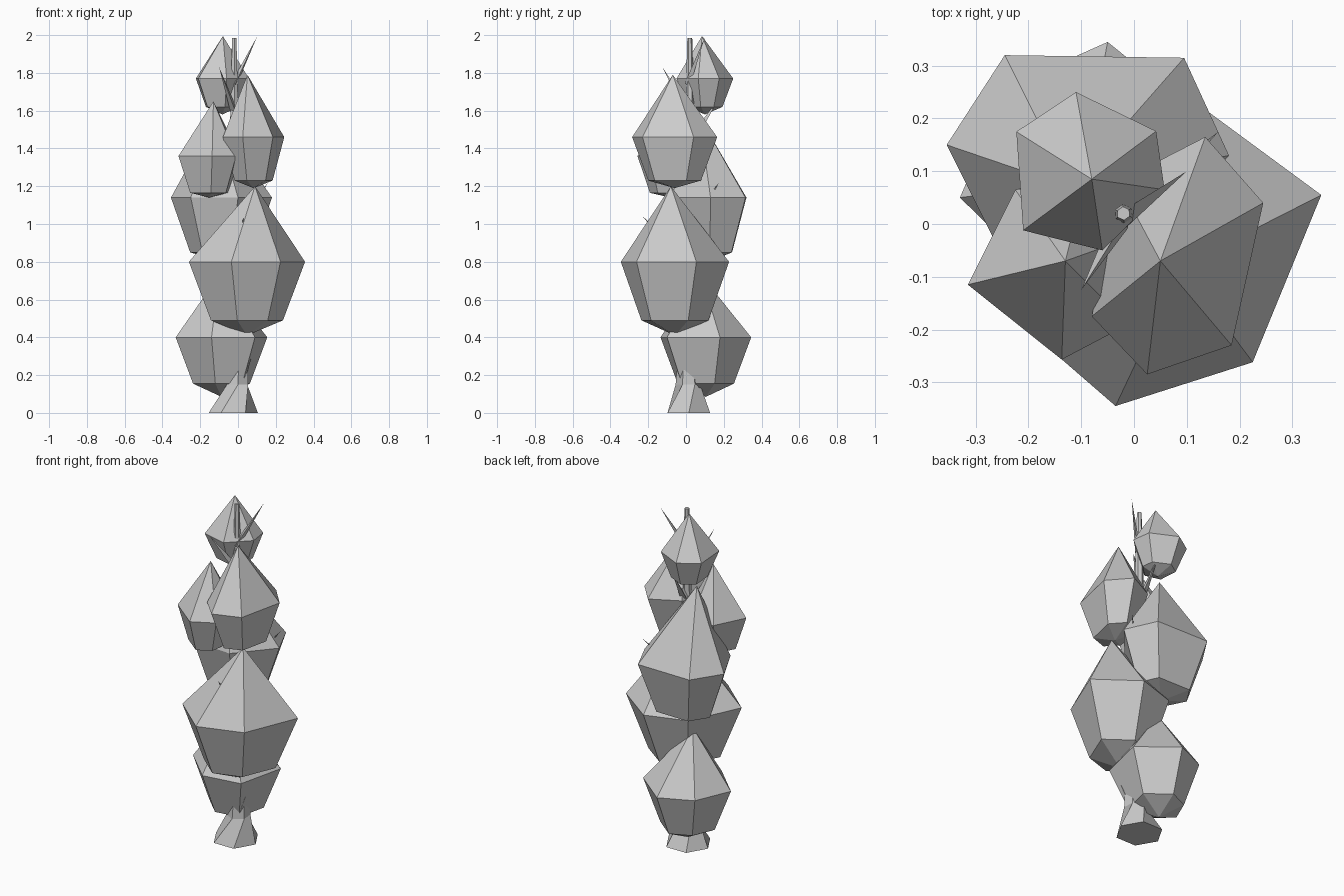
import bpy, bmesh, math
from mathutils import Vector

if "Cube" in bpy.data.objects:
    bpy.data.objects.remove(bpy.data.objects["Cube"])

grey = bpy.data.materials.new("plain grey")
grey.diffuse_color = (0.6, 0.6, 0.6, 1)
grey.use_nodes = True
grey.node_tree.nodes["Principled BSDF"].inputs["Base Color"].default_value = grey.diffuse_color


def finish(name, bm):
    bmesh.ops.recalc_face_normals(bm, faces=bm.faces)
    me = bpy.data.meshes.new(name)
    bm.to_mesh(me)
    bm.free()
    me.materials.append(grey)
    bpy.context.collection.objects.link(bpy.data.objects.new(name, me))


def skin(bm, rings):
    """Join rings of equal size with quads."""
    n = len(rings[0])
    for a, b in zip(rings, rings[1:]):
        for i in range(n):
            j = (i + 1) % n
            bm.faces.new((a[i], a[j], b[j], b[i]))


def clump(name, apex, ring_z, low_z, bottom_z, outline, shrink=0.62):
    """Leaf clump: pointed top, wide ring, narrow ring, pointed bottom."""
    bm = bmesh.new()
    n = len(outline)
    cx = (min(p[0] for p in outline) + max(p[0] for p in outline)) / 2
    cy = (min(p[1] for p in outline) + max(p[1] for p in outline)) / 2
    wide = [bm.verts.new((x, y, ring_z)) for x, y in outline]
    low = [bm.verts.new((cx + (x - cx) * shrink, cy + (y - cy) * shrink, low_z))
           for x, y in outline]
    top, bottom = bm.verts.new(apex), bm.verts.new((cx, cy, bottom_z))
    skin(bm, [low, wide])
    for i in range(n):
        j = (i + 1) % n
        bm.faces.new((wide[i], wide[j], top))
        bm.faces.new((low[j], low[i], bottom))
    finish(name, bm)


def tube(name, stations, sides, twist=0.0):
    """Tapered tube through (x, y, z, radius) stations with level rings."""
    bm = bmesh.new()
    rings = []
    for k, (x, y, z, r) in enumerate(stations):
        rings.append([bm.verts.new((x + r * math.cos(a), y + r * math.sin(a), z))
                      for a in (math.tau * i / sides + twist * min(k, 1)
                                for i in range(sides))])
    skin(bm, rings)
    bm.faces.new(rings[0])
    bm.faces.new(rings[-1])
    finish(name, bm)


def twig(name, start, end, r):
    """Three-sided spike."""
    s, e = Vector(start), Vector(end)
    d = (e - s).normalized()
    u = d.orthogonal().normalized()
    v = d.cross(u)
    bm = bmesh.new()
    base = [bm.verts.new(s + r * (u * math.cos(a) + v * math.sin(a)))
            for a in (0, math.tau / 3, 2 * math.tau / 3)]
    tip = bm.verts.new(e)
    bm.faces.new(base)
    for i in range(3):
        bm.faces.new((base[i], base[(i + 1) % 3], tip))
    finish(name, bm)


# Leaf clumps, lowest to highest
clump("leaf_clump_lowest", (-0.10, 0.08, 0.73), 0.40, 0.155, 0.085,
      [(-0.33, 0.05), (-0.14, -0.135), (0.09, -0.10), (0.155, 0.18),
       (-0.05, 0.345), (-0.24, 0.26)])
clump("leaf_clump_front_low", (0.09, -0.08, 1.20), 0.80, 0.49, 0.41,
      [(0.355, 0.055), (0.12, 0.228), (-0.12, 0.15), (-0.26, -0.15),
       (-0.035, -0.345), (0.225, -0.262)])
clump("leaf_clump_back", (-0.12, 0.07, 1.57), 1.14, 0.85, 0.80,
      [(-0.355, 0.15), (-0.25, -0.06), (0.0, -0.08), (0.18, 0.13),
       (0.095, 0.315), (-0.245, 0.32)])
clump("leaf_clump_left", (-0.13, -0.07, 1.65), 1.36, 1.165, 1.14,
      [(-0.315, -0.115), (-0.137, -0.257), (-0.01, -0.19), (0.01, -0.02),
       (-0.09, 0.09), (-0.225, 0.065)])
clump("leaf_clump_front_high", (0.05, -0.07, 1.79), 1.46, 1.23, 1.19,
      [(0.135, 0.165), (-0.03, 0.08), (-0.08, -0.175), (0.025, -0.285),
       (0.185, -0.23), (0.245, 0.04)])
clump("leaf_clump_top", (-0.08, 0.085, 1.995), 1.77, 1.62, 1.58,
      [(-0.11, 0.25), (-0.223, 0.175), (-0.21, -0.012), (-0.06, -0.05),
       (0.058, 0.065), (0.042, 0.176)])

# Trunk with flared, twisted foot
tube("trunk", [(-0.025, 0.015, 0, 0.13), (-0.005, 0.01, 0.15, 0.065),
               (0.0, 0.01, 0.30, 0.055), (-0.01, 0.01, 0.75, 0.045),
               (-0.015, 0.015, 1.25, 0.034), (-0.02, 0.02, 1.65, 0.022),
               (-0.02, 0.02, 1.985, 0.013)], 6, 0.6)

# Bare twigs
for i, (s, e, r) in enumerate([
        ((-0.02, 0.01, 1.74), (0.10, 0.10, 1.99), 0.018),
        ((-0.02, 0.01, 1.60), (-0.10, -0.125, 1.83), 0.022),
        ((-0.02, 0.02, 1.42), (-0.03, 0.17, 1.66), 0.025),
        ((-0.01, 0.02, 0.98), (0.16, 0.175, 1.22), 0.028),
        ((-0.01, 0.01, 0.80), (0.03, -0.23, 1.04), 0.03),
        ((-0.01, 0.02, 0.65), (-0.10, 0.24, 0.93), 0.03),
        ((0.0, 0.0, 0.12), (0.07, -0.03, 0.29), 0.035)]):
    twig(f"twig_{i + 1}", s, e, r)
